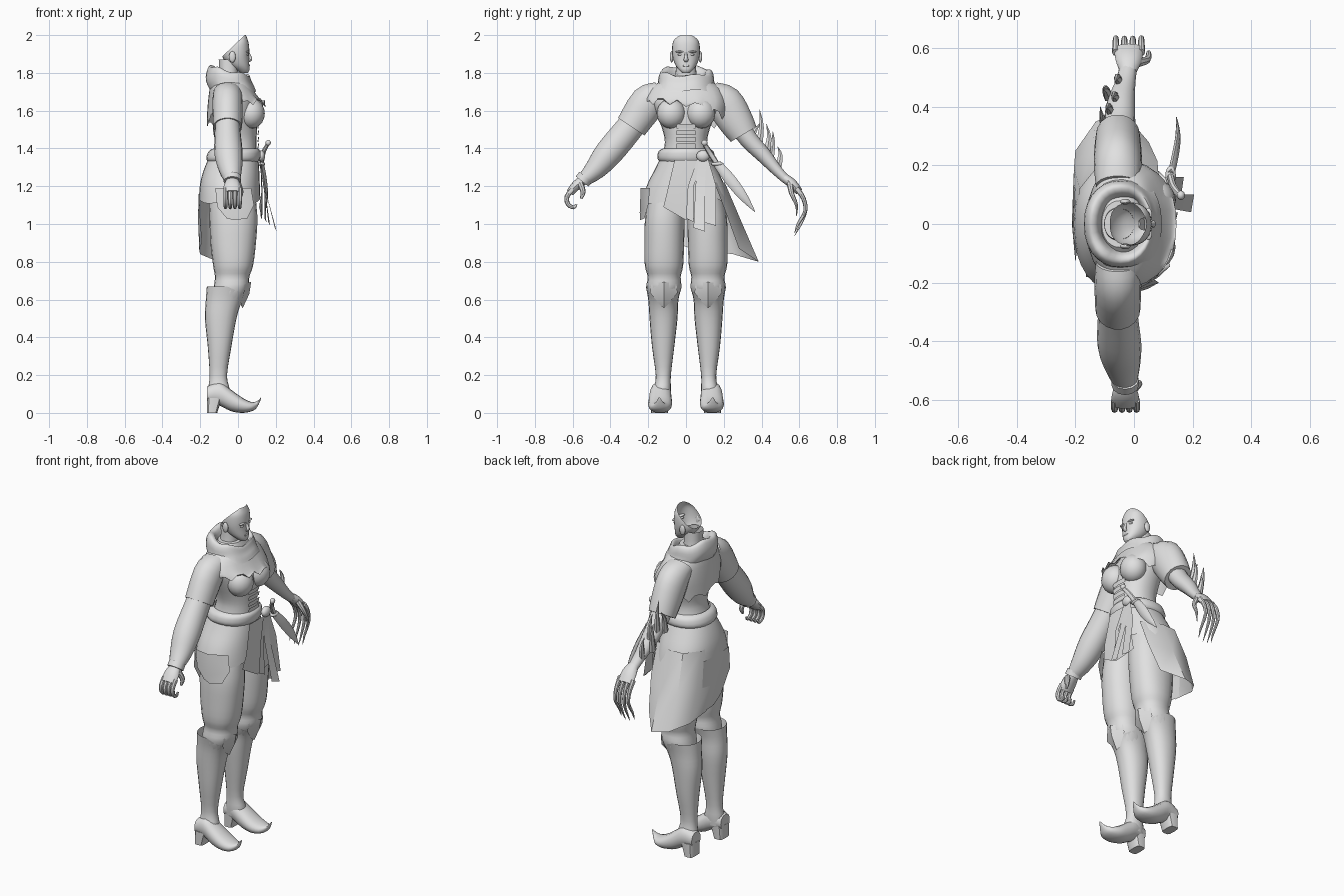
import bpy, bmesh, math
from mathutils import Vector

grey = bpy.data.materials.new("plain_grey")
grey.diffuse_color = (0.75, 0.75, 0.75, 1)


def finish(name, bm, mirror=False, angle=40):
    bmesh.ops.recalc_face_normals(bm, faces=bm.faces)
    me = bpy.data.meshes.new(name)
    bm.to_mesh(me)
    bm.free()
    me.materials.append(grey)
    ob = bpy.data.objects.new(name, me)
    bpy.context.collection.objects.link(ob)
    if mirror:
        ob.modifiers.new("mirror", 'MIRROR').use_axis = (False, True, False)
    bpy.ops.object.select_all(action='DESELECT')
    ob.select_set(True)
    bpy.context.view_layer.objects.active = ob
    bpy.ops.object.shade_smooth_by_angle(angle=math.radians(angle))
    return ob


def spline(rows, k):
    """Smoothly subdivide a list of number tuples."""
    out = []
    for i in range(len(rows) - 1):
        p = [rows[max(0, min(len(rows) - 1, j))] for j in (i - 1, i, i + 1, i + 2)]
        for s in range(k):
            t = s / k
            out.append([b + .5 * t * (c - a + t * (2*a - 5*b + 4*c - d + t * (3*(b - c) + d - a)))
                        for a, b, c, d in zip(*p)])
    return out + [list(rows[-1])]


def skin(bm, rings, caps):
    vs = [[bm.verts.new(p) for p in r] for r in rings]
    n = len(vs[0])
    for r, q in zip(vs, vs[1:]):
        for i in range(n):
            bm.faces.new((r[i], r[(i + 1) % n], q[(i + 1) % n], q[i]))
    if caps:
        bm.faces.new(vs[0])
        bm.faces.new(vs[-1])


def loft(name, rows, axis='z', n=24, p=2.2, caps=True, warp=None, k=3, mirror=False, cut=None):
    """Rows: (height, a0, a1, b0, b1), or (height, a0, a1, half width)."""
    rows = spline([r if len(r) == 5 else (*r[:3], -r[3], r[3]) for r in rows], k)
    rings = []
    for j, (h, a0, a1, b0, b1) in enumerate(rows):
        ring = []
        for i in range(n):
            t = 2 * math.pi * i / n
            c, s = math.cos(t), math.sin(t)
            a = (a0 + a1) / 2 + (a1 - a0) / 2 * math.copysign(abs(c) ** (2 / p), c)
            b = (b0 + b1) / 2 + (b1 - b0) / 2 * math.copysign(abs(s) ** (2 / p), s)
            v = Vector((a, b, h)) if axis == 'z' else Vector((h, a, b))
            if warp:
                v.z += warp(t, j / (len(rows) - 1), i)
            ring.append(v)
        rings.append(ring)
    bm = bmesh.new()
    skin(bm, rings, caps)
    if cut:
        bmesh.ops.bisect_plane(bm, geom=bm.verts[:] + bm.edges[:] + bm.faces[:],
                               plane_co=cut[0], plane_no=cut[1], clear_outer=True)
    return finish(name, bm, mirror)


def tube(name, pts, n=12, k=3, caps=True, mirror=False):
    """Points: (x, y, z, radius in x, radius across)."""
    rows = spline(pts, k)
    co = [Vector(r[:3]) for r in rows]
    rings = []
    for i, r in enumerate(rows):
        t = (co[min(i + 1, len(co) - 1)] - co[max(i - 1, 0)]).normalized()
        nn = t.cross(Vector((1, 0, 0))).normalized()
        u = nn.cross(t)
        rings.append([co[i] + u * r[3] * math.cos(a) + nn * r[4] * math.sin(a)
                      for a in (2 * math.pi * j / n for j in range(n))])
    bm = bmesh.new()
    skin(bm, rings, caps)
    return finish(name, bm, mirror)


def sheet(name, rows, mirror=False):
    bm = bmesh.new()
    vs = [[bm.verts.new(p) for p in r] for r in rows]
    for r, q in zip(vs, vs[1:]):
        for i in range(len(r) - 1):
            bm.faces.new((r[i], r[i + 1], q[i + 1], q[i]))
    return finish(name, bm, mirror)


def ball(name, c, s, mirror=False):
    bm = bmesh.new()
    bmesh.ops.create_uvsphere(bm, u_segments=16, v_segments=10, radius=1)
    for v in bm.verts:
        v.co = Vector(c) + v.co * Vector(s)
    return finish(name, bm, mirror)


# Head shell, open behind, with neck and features
loft("head", [(1.80, .015, .052, .02), (1.815, -.01, .06, .036), (1.84, -.05, .06, .055),
              (1.88, -.08, .058, .07), (1.92, -.085, .06, .074), (1.96, -.06, .056, .07),
              (1.985, -.04, .048, .056), (2.0, 0, .042, .035)],
     caps=False, cut=((.035, 0, 2), (-.69, 0, .72)))
loft("neck", [(1.74, -.11, 0, .065), (1.80, -.1, .0, .055), (1.87, -.102, 0, .052)], caps=False)
tube("nose", [(.054, 0, 1.91, .006, .006), (.063, 0, 1.885, .008, .008),
              (.067, 0, 1.87, .007, .013), (.055, 0, 1.86, .005, .008)])
ball("lips", (.056, 0, 1.838), (.007, .02, .006))
ball("brow", (.05, .031, 1.912), (.012, .024, .006), True)
ball("eye", (.049, .031, 1.897), (.008, .014, .006), True)
ball("ear", (-.03, .076, 1.885), (.018, .01, .03), True)

# Torso and bust
loft("torso", [(1.34, -.14, .1, .13), (1.43, -.115, .098, .112), (1.5, -.12, .1, .125),
               (1.58, -.13, .1, .155), (1.66, -.13, .085, .18), (1.72, -.125, .05, .15),
               (1.79, -.11, .02, .08)])
ball("bust", (.07, .078, 1.585), (.072, .077, .08), True)
for i in range(4):
    z = 1.40 + .035 * i
    sheet("corset_lace", [[(.103, -.05, z), (.108, 0, z), (.103, .05, z)],
                          [(.107, -.05, z + .025), (.111, 0, z + .025), (.107, .05, z + .025)]])

# Cowl collar and mantle with a ragged hem
tilt = lambda t, h, i: -.025 * math.cos(t) * min(1, h * 3) + .007 * math.sin(5 * t)
loft("cowl", [(1.705, -.145, .095, .165), (1.745, -.17, .085, .15), (1.785, -.165, .07, .145),
              (1.81, -.15, .06, .13), (1.80, -.125, .045, .105), (1.75, -.11, .03, .085)],
     n=28, caps=False, warp=tilt)
loft("mantle", [(1.765, -.14, .055, .12), (1.72, -.15, .075, .185), (1.65, -.16, .115, .215),
                (1.60, -.165, .145, .205)], n=32, caps=False,
     warp=lambda t, h, i: h ** 3 * (.05 * math.cos(t) - .04 * math.sin(t) - .03 * (i % 3 == 0)))

# Right arm with full sleeve and curled hand
tube("right_mantle_sleeve", [(-.055, -.13, 1.70, .075, .06), (-.055, -.2, 1.645, .08, .095),
                             (-.055, -.29, 1.515, .077, .085)], n=18)
tube("right_sleeve", [(-.055, -.22, 1.61, .065, .07), (-.055, -.31, 1.495, .068, .075),
                      (-.05, -.41, 1.375, .075, .075), (-.04, -.48, 1.29, .062, .058),
                      (-.03, -.54, 1.235, .042, .037)], n=18)
tube("right_cuff", [(-.03, -.53, 1.25, .047, .043), (-.03, -.55, 1.225, .047, .043)], k=1)
tube("right_palm", [(-.03, -.54, 1.235, .03, .026), (-.03, -.58, 1.205, .045, .026),
                    (-.03, -.615, 1.165, .047, .02)])
for i in range(4):
    x = -.066 + .025 * i
    tube("right_finger", [(x, -.6, 1.185, .012, .014), (x, -.63, 1.145, .012, .013),
                          (x, -.625, 1.105, .011, .012), (x, -.595, 1.088, .009, .01),
                          (x, -.58, 1.105, .005, .006)], n=8)
tube("right_thumb", [(.0, -.56, 1.215, .016, .016), (.015, -.545, 1.17, .014, .014),
                     (.012, -.555, 1.135, .006, .007)], n=8)

# Left arm with short sleeve, bare forearm, spikes and claws
tube("left_mantle_sleeve", [(-.055, .13, 1.70, .075, .06), (-.055, .2, 1.645, .082, .098),
                            (-.055, .26, 1.55, .08, .095), (-.055, .305, 1.475, .075, .08)], n=18)
tube("left_arm", [(-.055, .24, 1.58, .06, .06), (-.05, .33, 1.45, .055, .05),
                  (-.045, .41, 1.365, .048, .042), (-.03, .48, 1.285, .035, .03),
                  (-.02, .53, 1.235, .03, .024)], n=14)
spikes = [(-.08, .39, 1.42, .39, 1.605), (-.06, .43, 1.38, .425, 1.53), (-.09, .45, 1.35, .46, 1.49),
          (-.05, .49, 1.31, .485, 1.41), (-.1, .35, 1.43, .40, 1.54)]
for x, y, z, ty, tz in spikes:
    tube("arm_spike", [(x, y - .01, z - .03, .016, .024), (x - .008, y + .01, (z + tz) / 2, .01, .014),
                       (x - .015, ty, tz, .001, .001)], n=6)
tube("left_palm", [(-.02, .52, 1.245, .03, .024), (-.018, .56, 1.215, .045, .026),
                   (-.018, .60, 1.17, .05, .02)])
for i in range(4):
    x = -.062 + .029 * i
    d = .015 * abs(i - 1.5)
    tube("left_claw", [(x, .585, 1.19, .013, .015), (x, .622, 1.135, .011, .012),
                       (x, .632, 1.07, .009, .01), (x, .615 - d, 1.0, .006, .007),
                       (x, .575, .93 + d, .001, .001)], n=8)
tube("left_claw_thumb", [(.01, .55, 1.215, .017, .017), (.045, .56, 1.16, .012, .013),
                         (.05, .585, 1.1, .008, .008), (.045, .585, 1.04, .001, .001)], n=8)

# Belt and skirt
loft("belt", [(1.33, -.16, .108, .14), (1.35, -.168, .118, .152), (1.385, -.155, .118, .145),
              (1.40, -.13, .105, .12)], caps=False)
loft("skirt", [(1.36, -.15, .105, .13), (1.29, -.18, .112, .165), (1.22, -.2, .115, .205),
               (1.15, -.207, .118, .235)], n=32, caps=False,
     warp=lambda t, h, i: h ** 3 * (.02 * math.cos(2 * t) + .015 * math.sin(3 * t) - .03))
sheet("front_flap", [[(.118, -.06, 1.34), (.122, 0, 1.34), (.118, .09, 1.34)],
                     [(.124, -.1, 1.17), (.13, 0, 1.17), (.124, .12, 1.17)],
                     [(.112, -.12, 1.09), (.128, 0, 1.02), (.12, .14, 1.04)]])
sheet("side_flap", [[(-.12, -.225, 1.19), (-.03, -.24, 1.19), (.07, -.19, 1.19)],
                    [(-.11, -.23, 1.09), (-.03, -.245, 1.06), (.085, -.2, 1.1)],
                    [(-.06, -.235, 1.03), (-.02, -.243, 1.02), (.05, -.22, 1.03)]])

# Long tail cloth over the left hip
sheet("tail_cloth", [
    [(-.198, -.02, 1.22), (-.185, .12, 1.22), (-.12, .2, 1.22), (-.03, .205, 1.22), (.085, .15, 1.22)],
    [(-.21, .03, 1.03), (-.205, .19, 1.03), (-.14, .275, 1.02), (-.03, .29, 1.02), (.08, .215, 1.05)],
    [(-.205, .1, .86), (-.2, .25, .84), (-.13, .35, .81), (-.04, .385, .80), (.05, .28, .87)]])
sheet("back_cloth", [[(-.2, -.12, 1.16), (-.208, 0, 1.16), (-.2, .12, 1.16)],
                     [(-.2, -.13, 1.03), (-.212, 0, 1.03), (-.207, .14, 1.03)],
                     [(-.19, -.06, .9), (-.205, .03, .87), (-.2, .14, .86)]])

# Hanging sash ends
for y0, y1, z, x in ((.04, .1, .96, .205), (.09, .16, .99, .17), (.0, .04, 1.01, .15)):
    sheet("sash_end", [[(.122, .07, 1.37), (.122, .11, 1.37)],
                       [(.14, y0 + .01, 1.2), (.14, y1, 1.2)],
                       [(x - .01, y0, z + .02), (x, y1, z)]])
ball("sash_knot", (.122, .09, 1.36), (.022, .035, .03))

# Curved dagger tucked in the belt
tube("dagger_handle", [(.155, .1, 1.42, .01, .012), (.135, .125, 1.38, .012, .014),
                       (.125, .16, 1.325, .012, .014)], n=8)
ball("dagger_pommel", (.16, .098, 1.43), (.014, .016, .016))
ball("dagger_guard", (.125, .165, 1.318), (.018, .034, .012))
tube("dagger_sheath", [(.125, .165, 1.32, .012, .022), (.14, .23, 1.24, .012, .03),
                       (.15, .30, 1.15, .009, .024), (.145, .365, 1.065, .001, .002)], n=8)

# Legs: breeches, knee guards, tall boots with upturned toes
loft("breeches", [(1.24, -.16, .08, .004, .18), (1.05, -.152, .102, .007, .215),
                  (.9, -.146, .095, .01, .22), (.78, -.132, .08, .015, .218),
                  (.72, -.122, .06, .028, .203), (.66, -.13, .055, .025, .21),
                  (.58, -.14, .015, .05, .19)], n=20, mirror=True)
loft("boot_shaft", [(.67, -.165, .045, .022, .213), (.6, -.17, .02, .04, .2),
                    (.5, -.175, -.008, .045, .193), (.35, -.16, -.035, .062, .18),
                    (.2, -.15, -.058, .08, .16), (.13, -.158, -.045, .08, .17),
                    (.08, -.162, -.04, .083, .183)], n=20, mirror=True,
     caps=False, warp=lambda t, h, i: -.05 * max(0, math.cos(t)) * max(0, 1 - 4 * h))
sheet("knee_guard", [[(.035, .05, .68), (.07, .117, .695), (.035, .185, .68)],
                     [(.03, .045, .635), (.06, .117, .63), (.03, .19, .635)],
                     [(.015, .1, .57), (.025, .117, .555), (.015, .135, .57)]], True)
loft("boot_foot", [(-.163, .095, .18, .05, .14), (-.1, .08, .19, .04, .165),
                   (-.04, .075, .198, .01, .125), (.02, .075, .2, 0, .082),
                   (.07, .09, .19, .008, .058), (.1, .115, .165, .028, .062),
                   (.122, .137, .146, .074, .082)], axis='x', n=16, mirror=True)
loft("boot_heel", [(0, -.165, -.11, .095, .185), (.08, -.165, -.085, .09, .187)],
     n=12, p=4, k=1, mirror=True)
